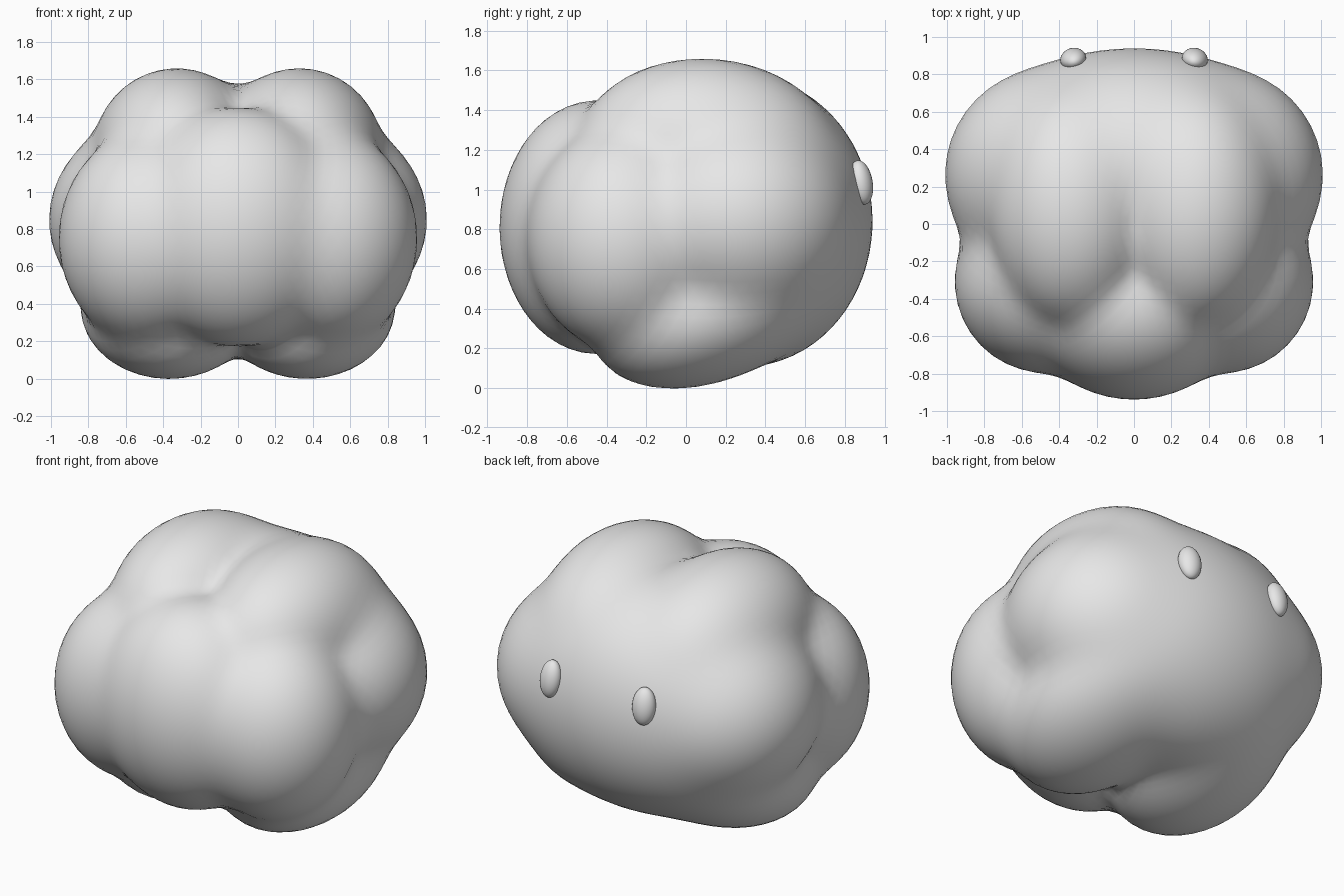
import bpy, bmesh, math
from mathutils import Vector, Matrix

cube = bpy.data.objects.get("Cube")
if cube:
    bpy.data.objects.remove(cube, do_unlink=True)

grey = bpy.data.materials.new("soft_grey")
grey.use_nodes = True
grey.diffuse_color = (0.8, 0.8, 0.8, 1)
grey.node_tree.nodes["Principled BSDF"].inputs["Base Color"].default_value = (0.8, 0.8, 0.8, 1)

# Puffy lobes: centre, radii and tilt in degrees; off-centre ones are mirrored
core_lobes = [
    ((0, 0.3, 0.84), (0.95, 0.64, 0.73), 0),         # back dome
    ((0, -0.45, 0.81), (0.57, 0.49, 0.64), 0),       # front
]
paired_lobes = [
    ((0.5, 0.25, 0.85), (0.505, 0.55, 0.5), 0),      # rear side
    ((0.48, -0.31, 0.75), (0.48, 0.485, 0.57), 0),   # front side
    ((0.33, 0.08, 1.22), (0.44, 0.62, 0.44), 0),     # top
    ((0.37, 0.1, 0.375), (0.47, 0.58, 0.35), 18),    # bottom
]
lobes = core_lobes + [((s * c[0], c[1], c[2]), r, t)
                      for c, r, t in paired_lobes for s in (-1, 1)]
ORIGIN = Vector((0, 0, 0.8))
SHARPNESS = 26


def far_hit(direction, centre, radii, tilt):
    """Distance from ORIGIN to the far side of an ellipsoid, or 0 on a miss."""
    untilt = Matrix.Rotation(math.radians(-tilt), 3, 'X')
    local_dir = untilt @ direction
    local_origin = untilt @ (ORIGIN - Vector(centre))
    d = Vector([local_dir[i] / radii[i] for i in range(3)])
    o = Vector([local_origin[i] / radii[i] for i in range(3)])
    a, b, c = d.dot(d), o.dot(d), o.dot(o) - 1
    disc = b * b - a * c
    return max(0, (-b + math.sqrt(disc)) / a) if disc > 0 else 0


def blended_radius(direction):
    """Soft maximum of the lobe distances."""
    hits = [far_hit(direction, *lobe) for lobe in lobes]
    top = max(hits)
    return top + math.log(sum(math.exp(SHARPNESS * (h - top)) for h in hits)) / SHARPNESS


def add_object(name, bm):
    mesh = bpy.data.meshes.new(name)
    bm.to_mesh(mesh)
    bm.free()
    mesh.materials.append(grey)
    for poly in mesh.polygons:
        poly.use_smooth = True
    obj = bpy.data.objects.new(name, mesh)
    bpy.context.collection.objects.link(obj)
    return obj


# Cloud-like body: a sphere pushed out to the blended lobes, then softened
bm = bmesh.new()
bmesh.ops.create_icosphere(bm, subdivisions=5, radius=1)
for v in bm.verts:
    direction = v.co.normalized()
    v.co = ORIGIN + direction * blended_radius(direction)
bmesh.ops.smooth_vert(bm, verts=bm.verts, factor=0.4,
                      use_axis_x=True, use_axis_y=True, use_axis_z=True)
add_object("fluffy_body", bm)

# Oval eyes on the rear face, leaning with the surface
for side, x in (("left", 0.325), ("right", -0.325)):
    bm = bmesh.new()
    bmesh.ops.create_uvsphere(bm, u_segments=24, v_segments=16, radius=1)
    eye = add_object(side + "_eye", bm)
    eye.scale = (0.07, 0.057, 0.113)
    eye.location = (x, 0.882, 1.035)
    eye.rotation_euler = (math.radians(10), 0, math.radians(-15 if x > 0 else 15))
